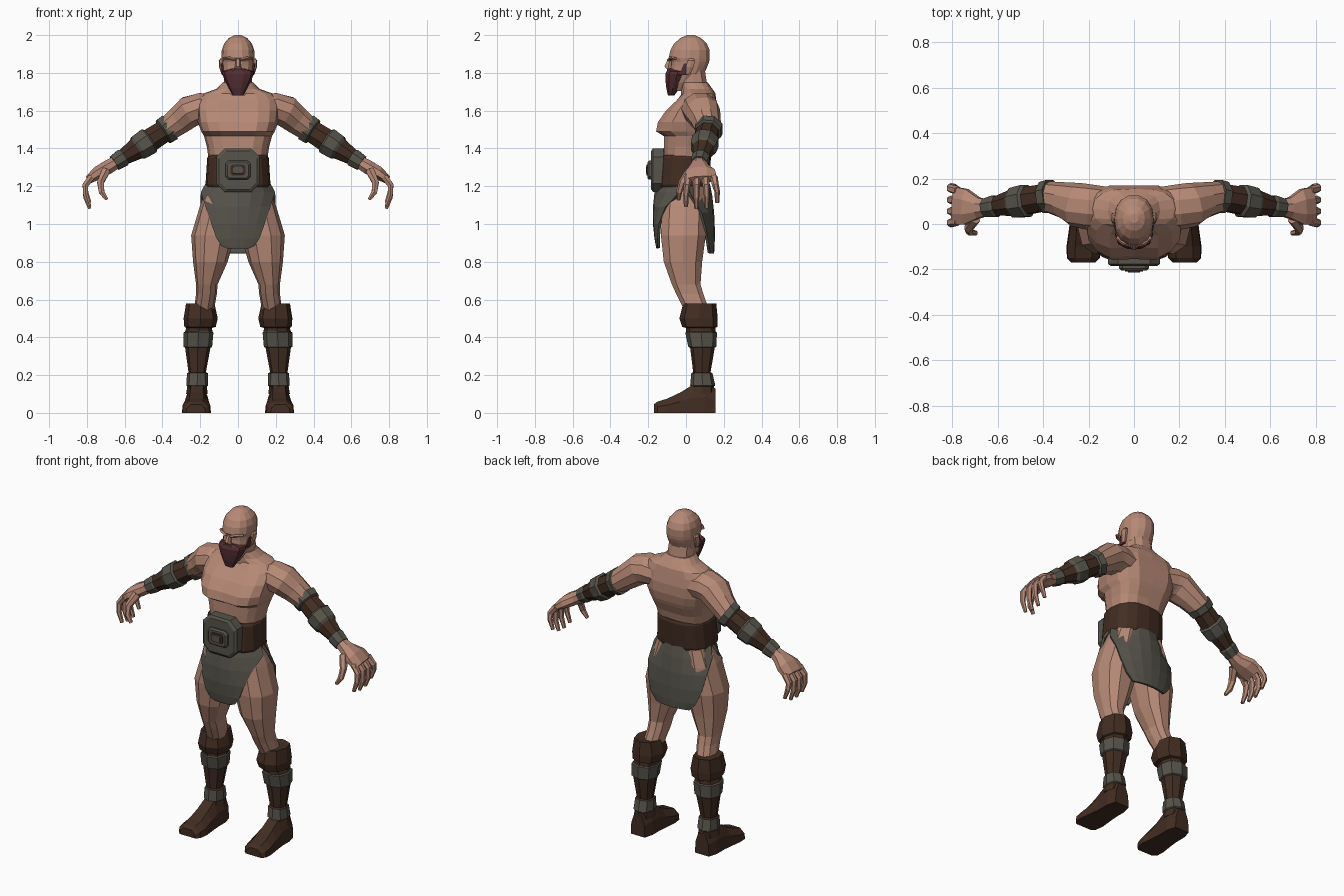
import bpy, bmesh, math
from mathutils import Vector


def material(name, rgb):
    m = bpy.data.materials.new(name)
    m.diffuse_color = (*rgb, 1)
    return m


SKIN = material("skin", (0.47, 0.25, 0.18))
LEATHER = material("dark leather", (0.055, 0.026, 0.016))
CLOTH = material("grey cloth", (0.095, 0.088, 0.07))
BEARD = material("beard red", (0.085, 0.027, 0.033))


def finish(name, bm, mats, mirror=False):
    bmesh.ops.recalc_face_normals(bm, faces=bm.faces)
    me = bpy.data.meshes.new(name)
    bm.to_mesh(me)
    bm.free()
    for m in mats:
        me.materials.append(m)
    ob = bpy.data.objects.new(name, me)
    bpy.context.collection.objects.link(ob)
    if mirror:
        ob.modifiers.new("Mirror", 'MIRROR')
    return ob


def loft(name, rings, mats, mirror=False, segs=None):
    """Skin a list of point rings; segs gives a material index per segment."""
    bm = bmesh.new()
    rows = [[bm.verts.new(p) for p in r] for r in rings]
    n = len(rows[0])
    for k in range(len(rows) - 1):
        for i in range(n):
            j = (i + 1) % n
            f = bm.faces.new((rows[k][i], rows[k][j], rows[k + 1][j], rows[k + 1][i]))
            f.material_index = segs[k] if segs else 0
    bm.faces.new(rows[0]).material_index = segs[0] if segs else 0
    bm.faces.new(rows[-1]).material_index = segs[-1] if segs else 0
    return finish(name, bm, mats, mirror)


def level(z, x0, x1, y0, y1, n=12, p=0.85, cleft=0.0):
    """Level rounded ring in a box, with an optional groove front and back."""
    pts = []
    for i in range(n):
        a = 2 * math.pi * i / n
        c, s = math.cos(a), math.sin(a)
        c, s = [math.copysign(abs(v) ** p, v) if abs(v) > 1e-6 else 0 for v in (c, s)]
        y = (y0 + y1) / 2 + s * (y1 - y0) / 2
        if c == 0:
            y += cleft if s < 0 else -cleft * 0.6
        pts.append(Vector(((x0 + x1) / 2 + c * (x1 - x0) / 2, y, z)))
    return pts


def body(rows, n=16, p=0.85):
    return [level(r[0], -r[1], r[1], r[2], r[3], n, p, r[4] if len(r) > 4 else 0) for r in rows]


def tube(path, n=8):
    """Rings across a path of (x, y, z, thickness, y radius)."""
    pts = [Vector(p[:3]) for p in path]
    out = []
    for k, p in enumerate(path):
        t = (pts[min(k + 1, len(pts) - 1)] - pts[max(k - 1, 0)]).normalized()
        up = Vector((0, 1, 0)).cross(t).normalized()
        b = t.cross(up)
        out.append([pts[k] + up * p[3] * math.cos(a) + b * p[4] * math.sin(a)
                    for a in (2 * math.pi * (i + 0.5) / n for i in range(n))])
    return out


def plate(name, outline, y0, y1, mat, inset=0.0):
    """Bevelled plate facing the front, around buckle centre."""
    zc = 1.285
    ring = lambda y, s: [Vector((x * s, y, zc + (z - zc) * s)) for x, z in outline]
    loft(name, [ring(y1, 1), ring(y0 + 0.01, 1), ring(y0, 1 - inset)], [mat])


# torso with chest overhang, breastbone and spine grooves
loft("torso", body([
    (1.12, .17, -.12, .11), (1.34, .155, -.12, .115), (1.41, .165, -.125, .135, .012),
    (1.465, .18, -.125, .16, .012), (1.49, .195, -.168, .17, .014), (1.54, .212, -.158, .18, .016),
    (1.60, .218, -.115, .178, .014), (1.655, .215, -.055, .165, .008), (1.692, .18, -.02, .155),
    (1.715, .115, -.02, .14), (1.75, .08, -.025, .115)], p=0.75), [SKIN])
loft("neck", body([(1.66, .09, -.03, .14), (1.74, .076, -.03, .115), (1.83, .072, -.04, .10)], 10), [SKIN])

# head and face
loft("head", body([
    (1.705, .035, -.075, .0), (1.75, .062, -.085, .05), (1.80, .08, -.086, .10),
    (1.84, .084, -.08, .118), (1.86, .086, -.08, .125), (1.88, .088, -.094, .128),
    (1.92, .086, -.085, .128), (1.955, .074, -.066, .112), (1.985, .048, -.03, .08),
    (2.0, .018, .005, .045)], 14, 0.9), [SKIN])
loft("nose", [level(1.875, -.011, .011, -.096, -.07, 6), level(1.835, -.016, .016, -.117, -.07, 6),
              level(1.82, -.02, .02, -.105, -.07, 6)], [SKIN])
loft("brow", tube([(.012, -.088, 1.868, .007, .014), (.045, -.08, 1.878, .009, .014),
                   (.074, -.055, 1.877, .006, .012)], 6), [SKIN], True)
loft("ear", [level(1.795, .074, .088, .0, .025, 6), level(1.83, .078, .1, .0, .042, 6),
             level(1.865, .08, .102, .005, .05, 6), level(1.875, .08, .094, .015, .04, 6)], [SKIN], True)
loft("beard", body([
    (1.68, .028, -.096, -.062), (1.72, .05, -.106, -.03), (1.76, .07, -.111, .0),
    (1.795, .084, -.112, .02), (1.808, .082, -.105, .02), (1.822, .035, -.1, -.04)], 10), [BEARD])
loft("sideburn", [level(1.79, .06, .086, -.04, .02, 6), level(1.85, .075, .09, -.012, .012, 6)],
     [BEARD], True)

# upper arm
loft("upper_arm", tube([
    (.10, .07, 1.60, .075, .09), (.20, .075, 1.61, .088, .10), (.255, .085, 1.595, .088, .098),
    (.31, .105, 1.55, .078, .08), (.38, .12, 1.497, .066, .068)], 10), [SKIN], True)

# wrapped bracer, bands alternate cloth and leather along the forearm
A, W = Vector((.362, .122, 1.51)), Vector((.655, .07, 1.322))
bands = [(0, .08), (.11, .076), (.13, .064), (.35, .066), (.38, .078), (.56, .073), (.60, .062),
         (.82, .046), (.85, .052), (1, .045)]
loft("bracer", tube([(*A.lerp(W, t), r, r * 0.98) for t, r in bands], 8), [CLOTH, LEATHER], True,
     [0, 0, 1, 0, 0, 0, 1, 0, 0])

# hand
loft("palm", tube([(.64, .072, 1.33, .036, .036), (.685, .07, 1.303, .04, .05),
                   (.74, .075, 1.272, .038, .085), (.79, .08, 1.235, .024, .09)], 8), [SKIN], True)
for i, name in enumerate(("index", "middle", "ring", "little")):
    y, d = .012 + .045 * i, (.008, -.004, 0, .028)[i]
    s = -.012 + .01 * i
    loft(name + "_finger", tube([(.775, y, 1.25, .02, .021), (.808, y + s * .5, 1.205, .018, .018),
                                 (.806, y + s, 1.145 + d, .015, .015),
                                 (.785, y + s, 1.085 + d, .01, .011)], 6), [SKIN], True)
loft("thumb", tube([(.70, .025, 1.28, .026, .028), (.728, -.02, 1.22, .02, .02),
                    (.722, -.036, 1.17, .017, .016), (.695, -.04, 1.13, .01, .011)], 6), [SKIN], True)

# legs
loft("leg", [level(*r, 10) for r in [
    (1.2, .0, .16, -.11, .105), (1.10, .0, .2, -.13, .115), (.94, .015, .248, -.138, .11),
    (.80, .055, .238, -.122, .09), (.68, .108, .222, -.078, .08), (.63, .112, .222, -.055, .095),
    (.5, .135, .24, .01, .14)]], [SKIN], True)

# boot shaft with folded cuff and cloth wraps
loft("boot_shaft", [level(*r, 8) for r in [
    (.575, .15, .25, .02, .13), (.58, .125, .275, -.015, .16), (.50, .107, .288, -.035, .168),
    (.455, .118, .284, -.02, .166), (.45, .138, .274, .0, .155), (.43, .135, .28, -.0, .157),
    (.425, .13, .288, -.004, .164), (.35, .137, .288, .012, .16), (.345, .146, .28, .022, .152),
    (.215, .17, .262, .038, .13), (.21, .16, .27, .028, .14), (.145, .158, .274, .022, .155),
    (.14, .165, .268, .03, .148), (.10, .16, .275, .01, .152)]], [LEATHER, CLOTH], True,
     [0, 0, 0, 0, 0, 1, 1, 1, 0, 0, 1, 1, 0])


def shoe_section(y, x0, x1, h):
    m = (x1 - x0) * 0.25
    return [Vector(p) for p in ((x0, y, 0), (x1, y, 0), (x1 - .004, y, h * .55),
                                (x1 - m, y, h), (x0 + m, y, h), (x0 + .004, y, h * .55))]


loft("shoe", [shoe_section(*s) for s in [
    (.156, .17, .265, .13), (.10, .155, .28, .15), (.03, .155, .28, .145), (-.03, .15, .287, .108),
    (-.10, .143, .297, .075), (-.15, .15, .295, .06), (-.17, .172, .275, .045)]], [LEATHER], True)

# wide belt and buckle
loft("belt", body([(1.195, .165, -.15, .118), (1.21, .172, -.155, .122), (1.35, .163, -.148, .132),
                   (1.365, .155, -.135, .125)], 16, .8), [LEATHER])
octa = lambda w, b, t, c: [(-w, b + c), (-w + c, b), (w - c, b), (w, b + c),
                           (w, t - c), (w - c, t), (-w + c, t), (-w, t - c)]
plate("buckle_plate", octa(.115, 1.17, 1.40, .045), -.185, -.12, CLOTH, .12)
plate("buckle_frame", octa(.066, 1.235, 1.335, .016), -.205, -.18, CLOTH, .15)
plate("buckle_recess", octa(.042, 1.256, 1.316, .01), -.208, -.197, LEATHER, .05)
plate("buckle_stud", octa(.03, 1.264, 1.307, .006), -.213, -.2, CLOTH, .15)


def apron(name, rows):
    """Curved cloth panel from rows of (z, half width, centre y, y sweep at edges)."""
    bm = bmesh.new()
    us = [-1, -.7, -.35, 0, .35, .7, 1]
    grid = [[bm.verts.new((u * w, y + abs(u) ** 2.2 * d, z)) for u in us] for z, w, y, d in rows]
    for a, b in zip(grid, grid[1:]):
        for i in range(6):
            bm.faces.new((a[i], a[i + 1], b[i + 1], b[i]))
    ob = finish(name, bm, [CLOTH])
    sol = ob.modifiers.new("Thickness", 'SOLIDIFY')
    sol.thickness, sol.offset = 0.014, 0


# loincloth
apron("front_loincloth", [(1.21, .168, -.148, .13), (1.165, .192, -.16, .13), (1.09, .168, -.168, .065),
                          (1.0, .138, -.168, .03), (.925, .112, -.16, .015), (.885, .085, -.153, .01),
                          (.872, .055, -.15, .005)])
apron("back_loincloth", [(1.21, .168, .12, -.12), (1.15, .194, .132, -.11), (1.06, .195, .142, -.065),
                         (.97, .18, .146, -.045), (.89, .15, .145, -.03), (.845, .11, .142, -.02)])
